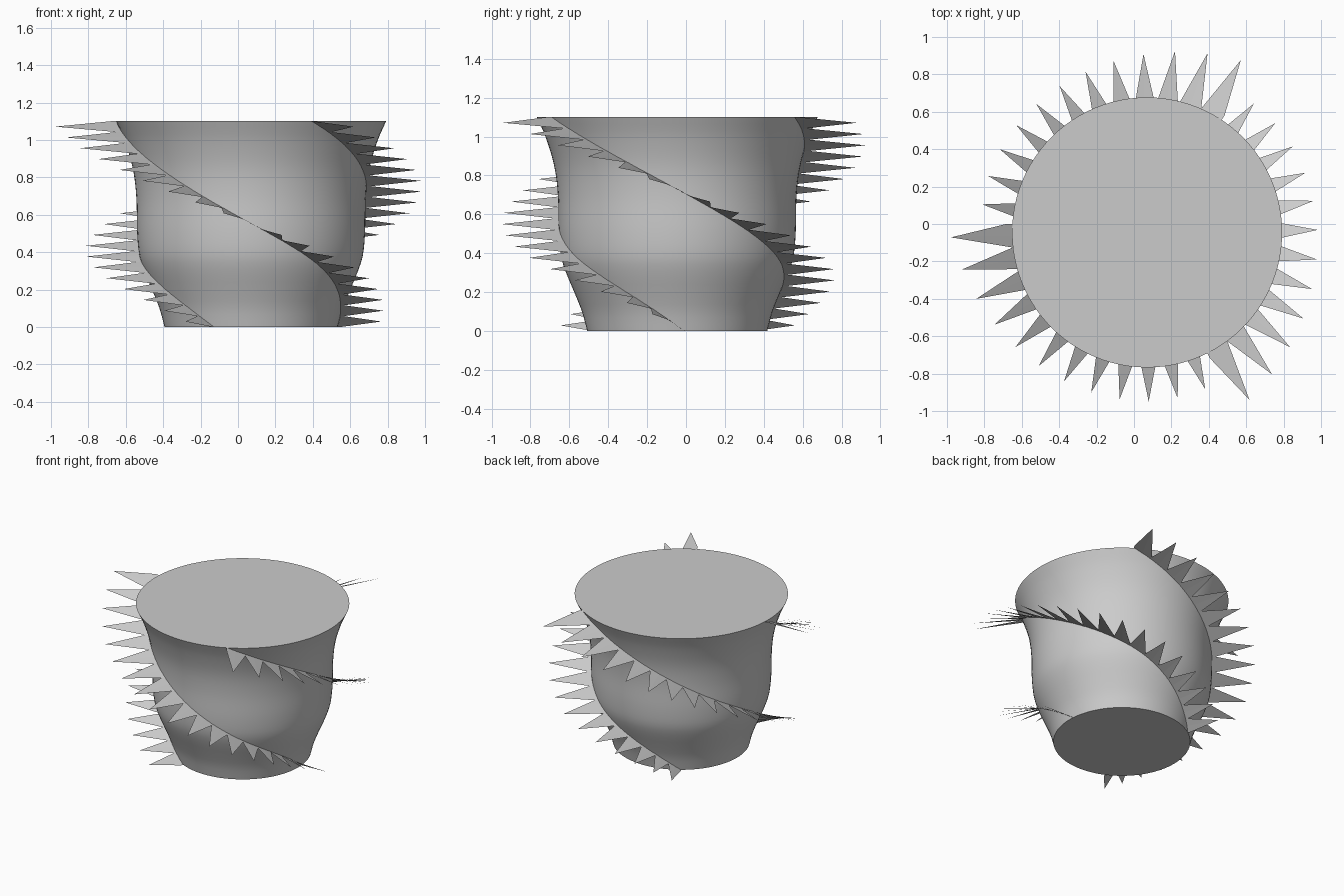
import bpy, bmesh, math

if "Cube" in bpy.data.objects:
    bpy.data.objects.remove(bpy.data.objects["Cube"])

CX, CY, H = 0.07, -0.045, 1.1
PROFILE = [(0, .463), (.1, .49), (.2, .53), (.3, .572), (.38, .597), (.5, .609),
           (.7, .614), (.85, .633), (1.0, .678), (1.1, .722)]
SPIKES, STEP = 19, math.radians(9.9)

grey = bpy.data.materials.new("grey")
grey.diffuse_color = (0.6, 0.6, 0.6, 1)
grey.use_nodes = True
grey.node_tree.nodes["Principled BSDF"].inputs["Base Color"].default_value = grey.diffuse_color


def radius(z):
    """Body radius at a height, smoothly interpolated between profile points."""
    n = len(PROFILE)
    z = min(max(z, 0), H)
    i = max(k for k in range(n - 1) if PROFILE[k][0] <= z)

    def slope(k):
        a, b = PROFILE[max(k - 1, 0)], PROFILE[min(k + 1, n - 1)]
        return (b[1] - a[1]) / (b[0] - a[0])
    (z0, r0), (z1, r1) = PROFILE[i], PROFILE[i + 1]
    d = z1 - z0
    t = (z - z0) / d
    return ((2*t**3 - 3*t**2 + 1) * r0 + (t**3 - 2*t**2 + t) * d * slope(i)
            + (3*t**2 - 2*t**3) * r1 + (t**3 - t**2) * d * slope(i + 1))


def polar(r, a, z):
    return (CX + r * math.cos(a), CY + r * math.sin(a), z)


def finish(bm, name, smooth):
    me = bpy.data.meshes.new(name)
    bm.to_mesh(me)
    bm.free()
    me.materials.append(grey)
    ob = bpy.data.objects.new(name, me)
    bpy.context.collection.objects.link(ob)
    if smooth:
        bpy.context.view_layer.objects.active = ob
        ob.select_set(True)
        bpy.ops.object.shade_smooth_by_angle(angle=math.radians(35))
        ob.select_set(False)


# Flared drum body with closed ends
bm = bmesh.new()
SEG, ROWS = 96, 32
rings = []
for j in range(ROWS + 1):
    z = H * j / ROWS
    rings.append([bm.verts.new(polar(radius(z), 2 * math.pi * i / SEG, z)) for i in range(SEG)])
for lo, hi in zip(rings, rings[1:]):
    for i in range(SEG):
        k = (i + 1) % SEG
        bm.faces.new((lo[i], lo[k], hi[k], hi[i]))
bm.faces.new(rings[0][::-1])
bm.faces.new(rings[-1])
finish(bm, "drum_body", True)

# Three helical saw-tooth fins winding down the body
for f in range(3):
    start = math.radians(56.5 + 120 * f)
    bm = bmesh.new()
    inner, outer = [], []
    for k in range(2 * SPIKES + 1):
        a = start + STEP * k / 2
        z = H * (1 - k / (2 * SPIKES))
        r = radius(z)
        inner.append(bm.verts.new(polar(r * 0.96, a, z)))
        outer.append(bm.verts.new(polar(r * (1.48 if k % 2 else 1.04), a, z)))
    for k in range(2 * SPIKES):
        bm.faces.new((inner[k], inner[k + 1], outer[k + 1], outer[k]))
    # wind faces so that they point up
    bm.normal_update()
    for face in bm.faces:
        if face.normal.z < 0:
            face.normal_flip()
    finish(bm, f"spiral_fin_{f + 1}", False)
